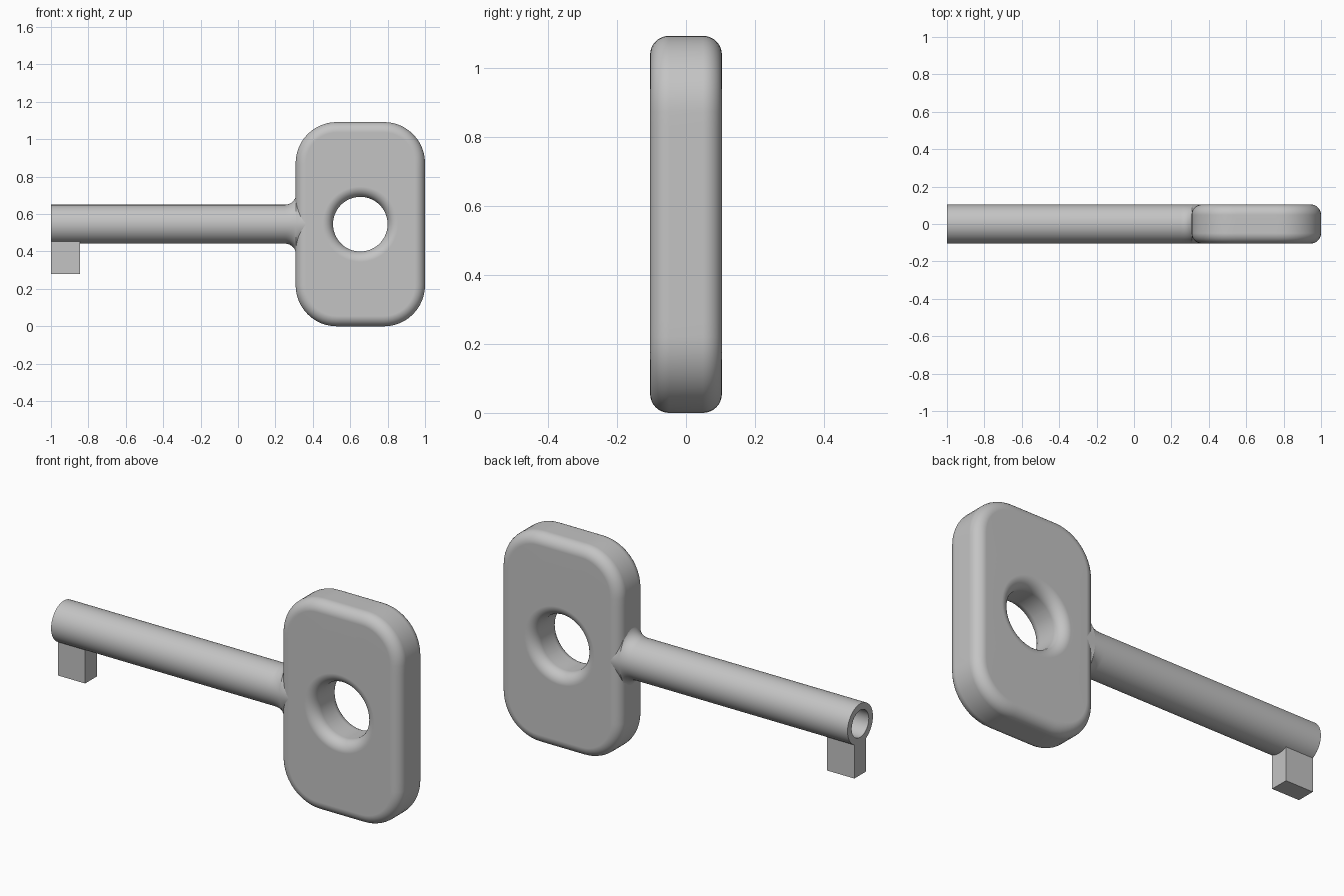
import bpy, bmesh
from math import sin, cos, pi, atan2, sqrt

if "Cube" in bpy.data.objects:
    bpy.data.objects.remove(bpy.data.objects["Cube"], do_unlink=True)

MID_Z = 0.546      # height of the shaft axis
HALF = 0.104       # half thickness of the handle, radius of the shaft

metal = bpy.data.materials.new("grey metal")
metal.use_nodes = True
metal.diffuse_color = (0.55, 0.55, 0.55, 1)
metal.node_tree.nodes["Principled BSDF"].inputs["Base Color"].default_value = (0.55, 0.55, 0.55, 1)


def finish(name, bm, smooth=True):
    """Turn a bmesh into a shaded object."""
    bmesh.ops.recalc_face_normals(bm, faces=bm.faces)
    mesh = bpy.data.meshes.new(name)
    bm.to_mesh(mesh)
    bm.free()
    mesh.materials.append(metal)
    obj = bpy.data.objects.new(name, mesh)
    bpy.context.collection.objects.link(obj)
    if smooth:
        bpy.ops.object.select_all(action="DESELECT")
        obj.select_set(True)
        bpy.context.view_layer.objects.active = obj
        bpy.ops.object.shade_smooth_by_angle(angle=pi / 6)
        mod = obj.modifiers.new("weighted normals", "WEIGHTED_NORMAL")
        mod.keep_sharp = True
    return obj


def skin(name, rings, closed):
    """Bridge rings of points; close into a loop or cap both ends."""
    bm = bmesh.new()
    loops = [[bm.verts.new(p) for p in ring] for ring in rings]
    pairs = list(zip(loops, loops[1:]))
    if closed:
        pairs.append((loops[-1], loops[0]))
    else:
        bm.faces.new(loops[0])
        bm.faces.new(loops[-1])
    for a, b in pairs:
        for i in range(len(a)):
            j = (i + 1) % len(a)
            bm.faces.new((a[i], a[j], b[j], b[i]))
    return finish(name, bm)


# Handle: rounded plate with a filleted hole
CX, HX, HZ, CORNER, FILLET, HOLE = 0.654, 0.346, 0.546, 0.22, 0.055, 0.146


def plate_outline(inset):
    """Rounded rectangle around the origin, moved inwards."""
    r = CORNER - inset
    arcs = []
    for k, (sx, sz) in enumerate(((1, 1), (-1, 1), (-1, -1), (1, -1))):
        arcs.append([(sx * (HX - CORNER) + r * cos((k + t / 12) * pi / 2),
                      sz * (HZ - CORNER) + r * sin((k + t / 12) * pi / 2))
                     for t in range(13)])
    points = []
    for k, arc in enumerate(arcs):
        (x0, z0), (x1, z1) = arc[-1], arcs[(k + 1) % 4][0]
        points += arc
        points += [(x0 + (x1 - x0) * t / 14, z0 + (z1 - z0) * t / 14) for t in range(1, 14)]
    return points


directions = [atan2(z, x) for x, z in plate_outline(0)]
STEPS = 8
quarter = [pi / 2 * i / STEPS for i in range(STEPS + 1)]
section = [(FILLET * (1 - cos(a)), HALF - FILLET + FILLET * sin(a)) for a in quarter]
section = [(d, -y) for d, y in reversed(section)] + section   # front to back
rings = []
for d, y in section:
    rings.append([(CX + x, y, MID_Z + z) for x, z in plate_outline(d)])
for d, y in reversed(section):
    r = HOLE + d
    rings.append([(CX + r * cos(a), y, MID_Z + r * sin(a)) for a in directions])
skin("handle", rings, True)


# Shaft: hollow tube whose root flares up and down into the handle
def shaft_ring(x, radius, flare=0.0):
    ring = []
    for i in range(64):
        a = 2 * pi * i / 64
        ring.append((x, radius * cos(a),
                     MID_Z + radius * sin(a) + flare * sin(a) * abs(sin(a))))
    return ring


ROOT, BLEND, BORE = 0.311, 0.06, 0.07
rings = [shaft_ring(-0.3, BORE), shaft_ring(-1, BORE), shaft_ring(-1, HALF)]
for i in range(11):
    s = i / 10
    rings.append(shaft_ring(ROOT - BLEND * (1 - sin(s * pi / 2)), HALF,
                            BLEND * (1 - cos(s * pi / 2))))
for i in range(1, 7):
    s = i / 6
    rings.append(shaft_ring(ROOT + 0.06 * s, HALF, BLEND * (1 - s) ** 2))
skin("shaft", rings, False)

# Bit: square tooth under the shaft tip
bm = bmesh.new()
bmesh.ops.create_cube(bm, size=1)
bmesh.ops.scale(bm, vec=(0.156, 0.096, 0.185), verts=bm.verts)
bmesh.ops.translate(bm, vec=(-0.922, 0, 0.3725), verts=bm.verts)
finish("bit", bm, smooth=False)
